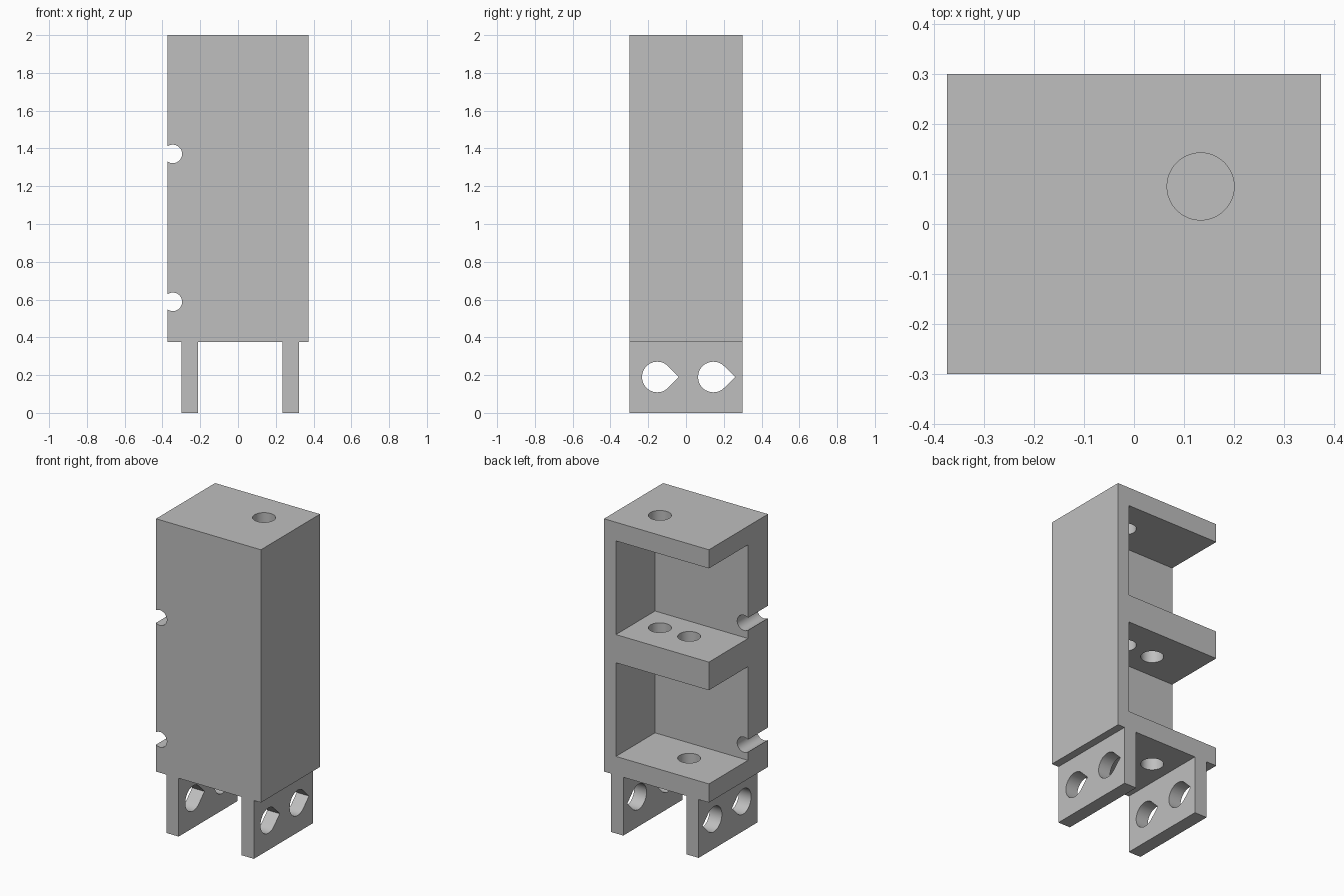
import bpy
import bmesh
import math
from mathutils import Matrix

cube = bpy.data.objects.get("Cube")
if cube:
    bpy.data.objects.remove(cube, do_unlink=True)

grey = bpy.data.materials.new("light grey")
grey.use_nodes = True
colour = (0.52, 0.52, 0.52, 1)
grey.diffuse_color = colour
grey.node_tree.nodes["Principled BSDF"].inputs["Base Color"].default_value = colour


def add_object(name, bm):
    bmesh.ops.recalc_face_normals(bm, faces=bm.faces)
    mesh = bpy.data.meshes.new(name)
    bm.to_mesh(mesh)
    bm.free()
    mesh.materials.append(grey)
    obj = bpy.data.objects.new(name, mesh)
    bpy.context.collection.objects.link(obj)
    return obj


def box(name, x, y, z):
    """Box from (min, max) pairs on each axis."""
    bm = bmesh.new()
    bmesh.ops.create_cube(bm, size=1)
    for v in bm.verts:
        v.co = [lo + (c + 0.5) * (hi - lo) for c, (lo, hi) in zip(v.co, (x, y, z))]
    return add_object(name, bm)


def rod(name, radius, length, centre, rotation=Matrix()):
    bm = bmesh.new()
    bmesh.ops.create_cone(bm, cap_ends=True, segments=48, radius1=radius,
                          radius2=radius, depth=length,
                          matrix=Matrix.Translation(centre) @ rotation)
    return add_object(name, bm)


def teardrop(name, y, z, radius, x):
    """Prism along x: three quarters of a circle closed by a point toward +y."""
    steps = 36
    angles = [math.radians(45 + 270 * i / steps) for i in range(steps + 1)]
    outline = [(y + radius * math.cos(a), z + radius * math.sin(a)) for a in angles]
    outline.append((y + radius * math.sqrt(2), z))
    bm = bmesh.new()
    face = bm.faces.new([bm.verts.new((x[0], py, pz)) for py, pz in outline])
    result = bmesh.ops.extrude_face_region(bm, geom=[face])
    for item in result["geom"]:
        if isinstance(item, bmesh.types.BMVert):
            item.co.x = x[1]
    return add_object(name, bm)


def cut(target, cutters):
    bpy.context.view_layer.objects.active = target
    for cutter in cutters:
        cutter.hide_render = True
        mod = target.modifiers.new("cut", "BOOLEAN")
        mod.operation = "DIFFERENCE"
        mod.solver = "EXACT"
        mod.object = cutter
        bpy.ops.object.modifier_apply(modifier=mod.name)
        bpy.data.objects.remove(cutter, do_unlink=True)


def finish(obj):
    bpy.ops.object.select_all(action="DESELECT")
    obj.select_set(True)
    bpy.context.view_layer.objects.active = obj
    bpy.ops.object.shade_smooth_by_angle(angle=math.radians(30))


# Main dimensions
half_w, half_d, base, top = 0.373, 0.3, 0.375, 2.0
pockets = [(0.495, 1.097), (1.278, 1.88)]

# Rack body: thick front wall, side wall and three shelves
body = box("rack_body", (-half_w, half_w), (-half_d, half_d), (base, top))
cutters = [box("pocket_cutter", (-1, 0.288), (-0.097, 1), p) for p in pockets]

# Round notches through the front wall at its open edge
along_y = Matrix.Rotation(math.radians(90), 4, "X")
for low, high in pockets:
    cutters.append(rod("notch_cutter", 0.049, 0.6, (-0.345, -0.3, low + 0.093), along_y))

# Shelf holes: one pair through top and middle, one through middle and bottom
for x, z in ((0.133, 1.6), (-0.075, 0.8)):
    cutters.append(rod("shelf_hole_cutter", 0.067, 1.1, (x, 0.075, z)))
cut(body, cutters)
finish(body)

# Leg plates with two teardrop holes each
for name, x in (("right_leg", (-0.3, -0.212)), ("left_leg", (0.236, 0.323))):
    leg = box(name, x, (-half_d, half_d), (0, base))
    span = (x[0] - 0.1, x[1] + 0.1)
    cut(leg, [teardrop("leg_hole_cutter", y, 0.19, 0.081, span) for y in (-0.152, 0.145)])
    finish(leg)
